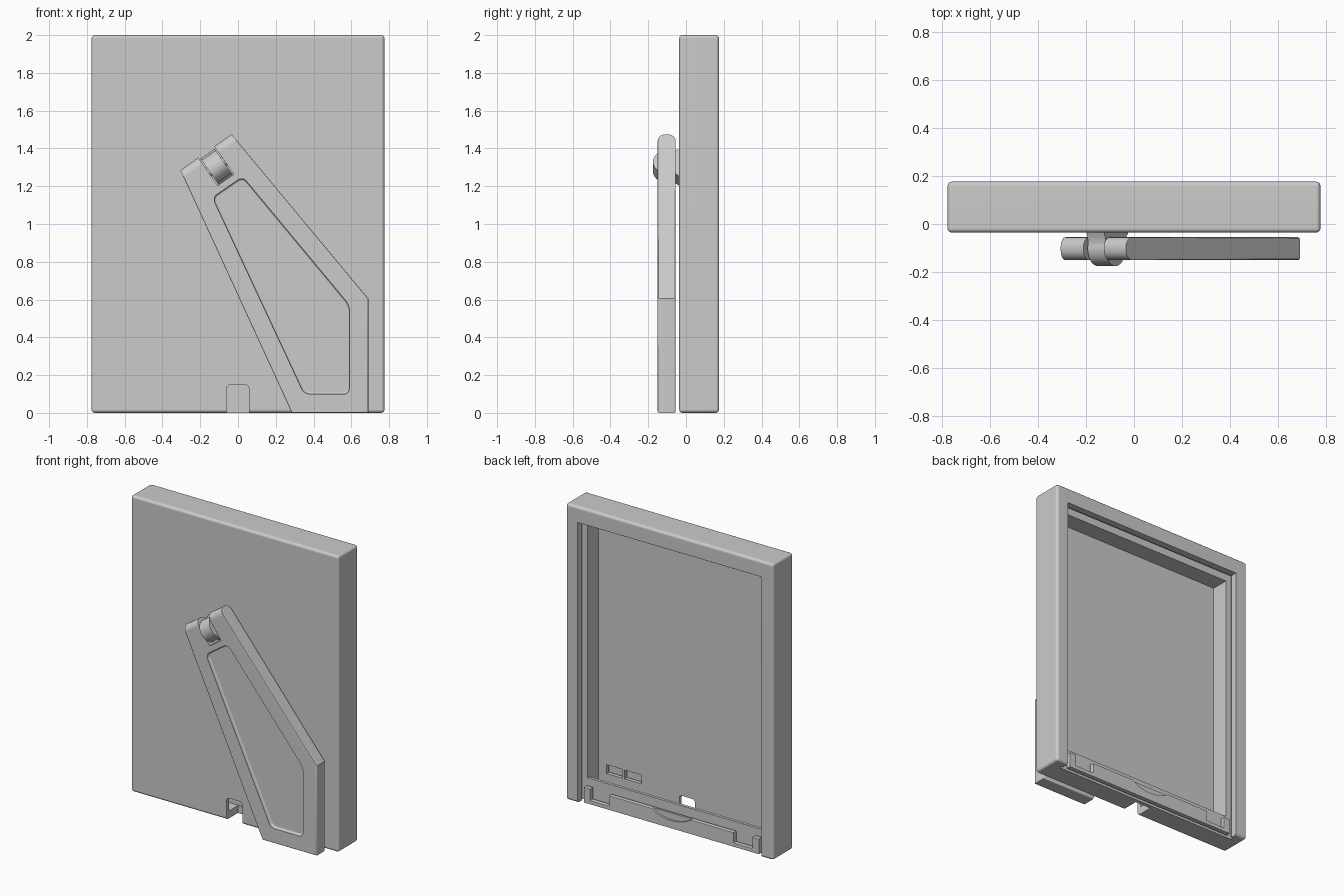
import bpy, bmesh, math
from mathutils import Matrix, Vector

if "Cube" in bpy.data.objects:
    bpy.data.objects.remove(bpy.data.objects["Cube"])

grey = bpy.data.materials.new("grey_plastic")
grey.diffuse_color = (0.6, 0.6, 0.6, 1)
grey.use_nodes = True
grey.node_tree.nodes["Principled BSDF"].inputs["Base Color"].default_value = grey.diffuse_color


def prism(name, pts, lo, hi, frame=None, rounding=0, floor=0):
    """Extrude an x-z outline from y=lo to y=hi, optionally rounding its corners and far cap."""
    bm = bmesh.new()
    face = bm.faces.new([bm.verts.new((x, lo, z)) for x, z in pts])
    ext = bmesh.ops.extrude_face_region(bm, geom=[face])
    bmesh.ops.translate(bm, vec=(0, hi - lo, 0),
                        verts=[g for g in ext["geom"] if isinstance(g, bmesh.types.BMVert)])
    if not any(len(f.verts) == len(pts) and all(abs(v.co.y - lo) < 1e-6 for v in f.verts)
               for f in bm.faces):
        bm.faces.new([v for v in bm.verts if abs(v.co.y - lo) < 1e-6])
    if rounding:
        sides = [e for e in bm.edges if abs(e.verts[0].co.y - e.verts[1].co.y) > 1e-5]
        bmesh.ops.bevel(bm, geom=sides, offset=rounding, segments=5, profile=0.5, affect='EDGES')
    if floor:
        rim = [e for e in bm.edges if all(abs(v.co.y - hi) < 1e-5 for v in e.verts)]
        bmesh.ops.bevel(bm, geom=rim, offset=floor, segments=3, profile=0.5, affect='EDGES')
    if frame:
        bm.transform(frame)
    bmesh.ops.recalc_face_normals(bm, faces=bm.faces)
    me = bpy.data.meshes.new(name)
    bm.to_mesh(me)
    bm.free()
    me.materials.append(grey)
    ob = bpy.data.objects.new(name, me)
    bpy.context.collection.objects.link(ob)
    return ob


def box(name, x0, x1, y0, y1, z0, z1):
    return prism(name, [(x0, z0), (x1, z0), (x1, z1), (x0, z1)], y0, y1)


def activate(ob):
    bpy.ops.object.select_all(action='DESELECT')
    bpy.context.view_layer.objects.active = ob
    ob.select_set(True)


def soften(ob, width, segments=3):
    activate(ob)
    m = ob.modifiers.new("soft_edges", 'BEVEL')
    m.width, m.segments = width, segments
    m.limit_method, m.angle_limit = 'ANGLE', math.radians(40)
    bpy.ops.object.modifier_apply(modifier=m.name)


def cut(ob, *cutters):
    for c in cutters:
        activate(ob)
        m = ob.modifiers.new("cut", 'BOOLEAN')
        m.operation, m.object, m.solver = 'DIFFERENCE', c, 'EXACT'
        bpy.ops.object.modifier_apply(modifier=m.name)
        bpy.data.objects.remove(c)


def smooth(ob):
    """Smooth the rounded edges while keeping the broad faces flat."""
    activate(ob)
    bpy.ops.object.shade_smooth_by_angle(angle=math.radians(32))
    ob.modifiers.new("flat_faces", 'WEIGHTED_NORMAL').keep_sharp = True


# Frame shell: thin front wall, open back and bottom, panel slot and a thin lip along the bottom
shell = box("frame_shell", -.776, .776, -.036, .176, 0, 2)
soften(shell, .018)
cut(shell,
    box("back_opening", -.687, .687, .128, .3, -.1, 1.893),
    box("panel_slot", -.7, .7, .11, .13, -.1, 1.905),
    box("cavity", -.66, .66, -.01, .09, .05, 1.855),
    box("window", -.66, .66, .05, .2, .152, 1.855),
    prism("cable_notch", [(-.06, -.1), (.057, -.1), (.057, .15), (-.06, .15)],
          -.1, .085, rounding=.02),
    box("slot_a", .34, .465, -.1, .03, .15, .21),
    box("slot_b", .48, .6, -.1, .03, .15, .21))
smooth(shell)

# Bottom retaining bar with end posts, two dips and a finger scoop
half = [(0, .1), (.465, .1), (.465, .03), (.605, .03), (.605, .108), (.655, .108), (.655, .003)]
bar = prism("retaining_bar", half + [(-x, z) for x, z in reversed(half[1:])], .125, .157)
soften(bar, .004, 2)
arc = [(.272 * math.sin(math.radians(a)), .328 - .272 * math.cos(math.radians(a)))
       for a in range(-40, 41, 4)]
cut(bar, prism("finger_scoop", arc, .143, .2))
smooth(bar)

# Hinge frame: local x runs down the leg, y along the hinge axis, z to the rear
u = Vector((.271, 0, .19)).normalized()
d = Vector((u.z, 0, -u.x))
centre = Vector((-.114, 0, 1.304))
hinge = Matrix(((d.x, u.x, 0, centre.x), (0, 0, 1, -.102), (d.z, u.z, 0, centre.z), (0, 0, 0, 1)))

# Leg: tapered slab whose forked top end holds the hinge
corner = Vector((-.305, 0, 1.285))
along = (centre - corner).dot(u)
left, right = corner + u * (along - .052), corner + u * (along + .052)
fork = [corner, left, left + d * .18, right + d * .18, right, Vector((-.034, 0, 1.475))]
leg = prism("stand_leg", [(p.x, p.z) for p in fork] + [(.69, .605), (.69, 0), (.285, 0)],
            -.15, -.055)
bm = bmesh.new()
bm.from_mesh(leg.data)


def flat_edges(test):
    return [e for e in bm.edges if abs(e.verts[0].co.y - e.verts[1].co.y) < 1e-5 and test(e)]


# Round the fork ends, then ease the long outline edges
ends = flat_edges(lambda e: all(abs((v.co - corner).dot(d)) < .004 for v in e.verts))
bmesh.ops.bevel(bm, geom=ends, offset=.043, segments=6, profile=0.5, affect='EDGES')
longs = flat_edges(lambda e: e.calc_length() > .3)
bmesh.ops.bevel(bm, geom=longs, offset=.009, segments=3, profile=0.5, affect='EDGES',
                clamp_overlap=False)
bmesh.ops.recalc_face_normals(bm, faces=bm.faces)
bm.to_mesh(leg.data)
bm.free()
cut(leg, prism("leg_panel", [(-.135, 1.14), (.025, 1.25), (.59, .57), (.59, .1), (.35, .1)],
               -.2, -.13, rounding=.03, floor=.011))
smooth(leg)

# Hinge lug: round knuckle flaring into the frame
knuckle = [(.073 * math.cos(math.radians(a)), .073 * math.sin(math.radians(a)))
           for a in range(-200, 21, 10)]
lug = prism("hinge_lug", [(-.085, .075), (-.075, .05)] + knuckle + [(.08, .05), (.1, .075)],
            -.045, .045, hinge)
smooth(lug)

# Hinge pin
pin = prism("hinge_pin", [(.028 * math.cos(math.tau * i / 20), .028 * math.sin(math.tau * i / 20))
                          for i in range(20)], -.1, .1, hinge)
smooth(pin)
